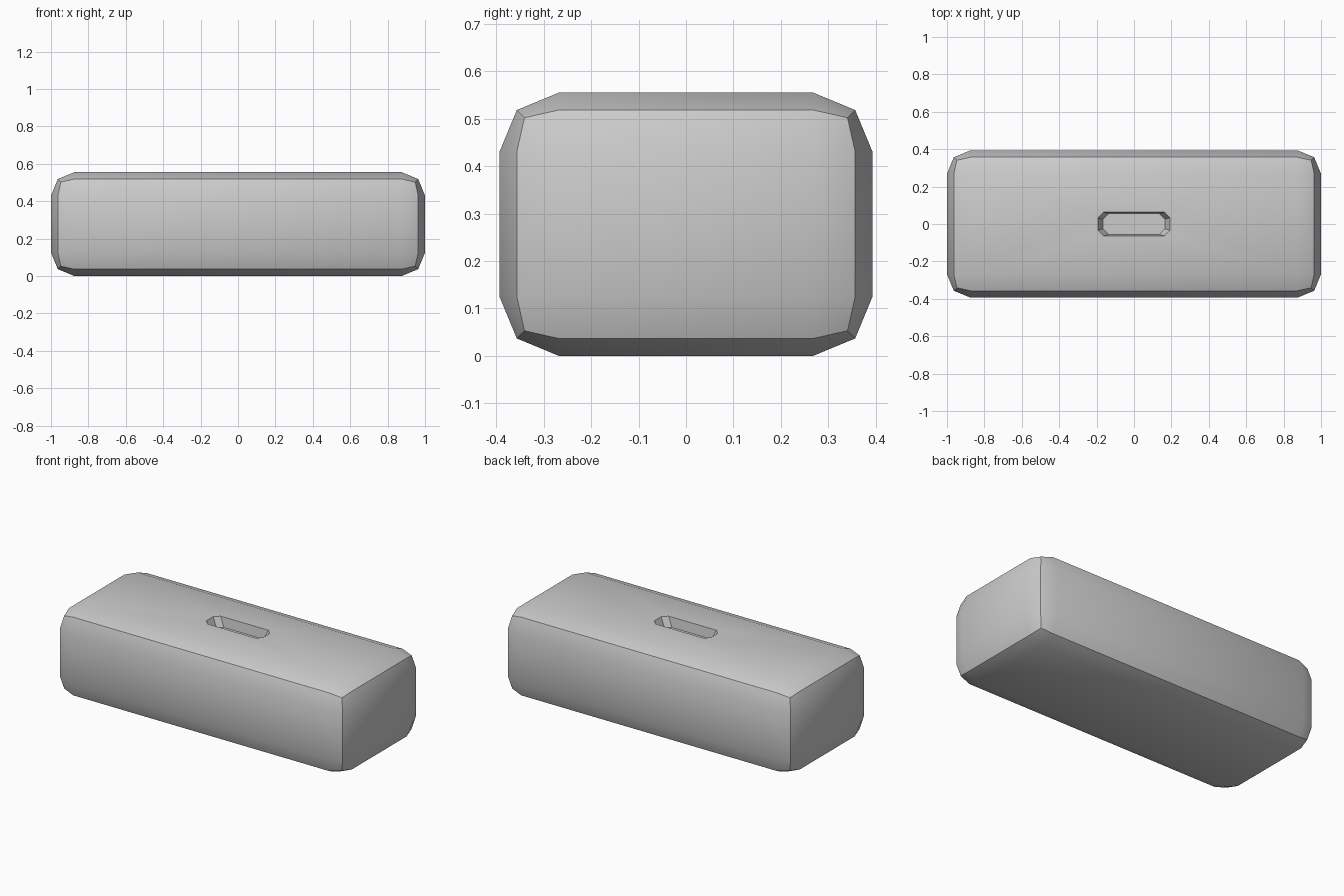
import bpy, bmesh
from math import radians

if "Cube" in bpy.data.objects:
    bpy.data.objects.remove(bpy.data.objects["Cube"])

LENGTH, DEPTH, HEIGHT = 2.0, 0.787, 0.555


def octagon(bm, hx, hy, cut, z):
    pts = []
    for sx, sy in ((1, 1), (-1, 1), (-1, -1), (1, -1)):
        pair = [(sx * hx, sy * (hy - cut)), (sx * (hx - cut), sy * hy)]
        pts += pair if sx * sy > 0 else pair[::-1]
    return [bm.verts.new((x, y, z)) for x, y in pts]


def apply(obj, name):
    bpy.context.view_layer.objects.active = obj
    bpy.ops.object.modifier_apply(modifier=name)


# Body: box with rounded two-segment edges
bpy.ops.mesh.primitive_cube_add(size=1, location=(0, 0, HEIGHT / 2))
body = bpy.context.object
body.name = "body"
body.scale = (LENGTH, DEPTH, HEIGHT)
bpy.ops.object.transform_apply(location=True, scale=True)
bevel = body.modifiers.new("rounded_edges", 'BEVEL')
bevel.width = 0.125
bevel.segments = 2
apply(body, bevel.name)

# Slot cutter: tapered octagonal plug
bm = bmesh.new()
rings = [octagon(bm, 0.165, 0.056, 0.03, HEIGHT - 0.06),
         octagon(bm, 0.193, 0.063, 0.03, HEIGHT),
         octagon(bm, 0.193, 0.063, 0.03, HEIGHT + 0.05)]
bm.faces.new(rings[0][::-1])
bm.faces.new(rings[-1])
for low, high in zip(rings, rings[1:]):
    for i in range(8):
        j = (i + 1) % 8
        bm.faces.new((low[i], low[j], high[j], high[i]))
bmesh.ops.recalc_face_normals(bm, faces=bm.faces)
mesh = bpy.data.meshes.new("slot_cutter")
bm.to_mesh(mesh)
bm.free()
cutter = bpy.data.objects.new("slot_cutter", mesh)
cutter.hide_render = True
bpy.context.collection.objects.link(cutter)

# Cut the slot into the top
slot = body.modifiers.new("slot", 'BOOLEAN')
slot.operation = 'DIFFERENCE'
slot.solver = 'EXACT'
slot.object = cutter
apply(body, slot.name)
bpy.data.objects.remove(cutter)

# Smooth shading with sharp creases
bpy.ops.object.select_all(action='DESELECT')
body.select_set(True)
bpy.context.view_layer.objects.active = body
bpy.ops.object.shade_smooth_by_angle(angle=radians(30))
